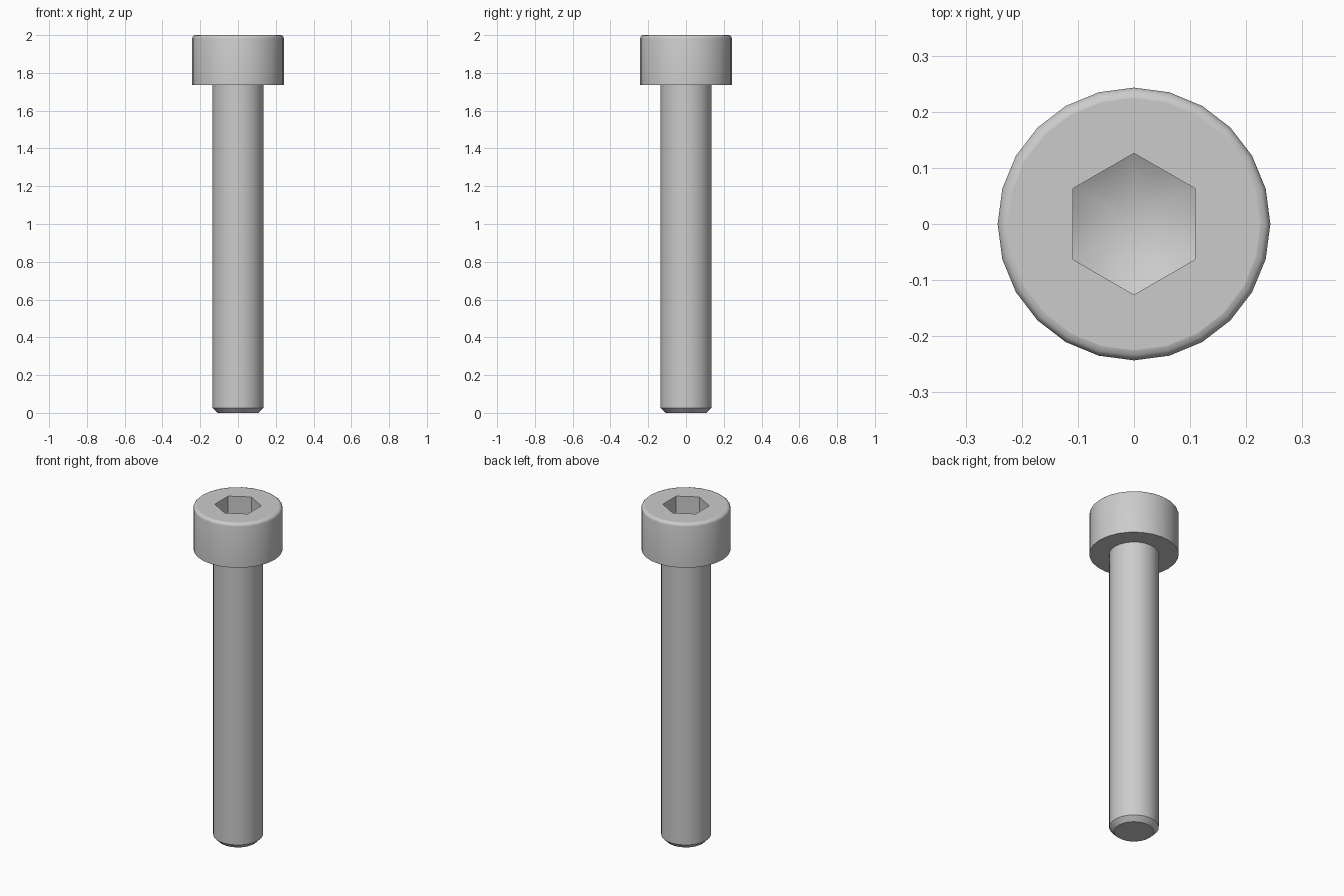
import bpy, bmesh, math

if "Cube" in bpy.data.objects:
    bpy.data.objects.remove(bpy.data.objects["Cube"])

N = 24                      # sides of every round part
HEAD_R, SHAFT_R = 0.243, 0.135
HEAD_Z, TOP_Z = 1.737, 2.0
FILLET, CHAMFER = 0.018, 0.027
HEX_R = 0.126               # socket corner radius
SOCKET_Z = TOP_Z - 0.135    # depth at the socket corners

steel = bpy.data.materials.new("steel grey")
steel.diffuse_color = (0.6, 0.6, 0.6, 1)
steel.use_nodes = True
steel.node_tree.nodes["Principled BSDF"].inputs["Base Color"].default_value = steel.diffuse_color


def angle(i):
    return 2 * math.pi * i / N


def circle(r, z):
    return [(r * math.cos(angle(i)), r * math.sin(angle(i)), z) for i in range(N)]


def hexagon(z_of_radius):
    # Hexagon with corners on +y and -y, sampled at the same N angles
    pts = []
    for i in range(N):
        off = (angle(i) - math.pi / 6) % (math.pi / 3) - math.pi / 6
        r = HEX_R * math.cos(math.pi / 6) / math.cos(off)
        pts.append((r * math.cos(angle(i)), r * math.sin(angle(i)), z_of_radius(r)))
    return pts


def loft(name, rings, start_cap=False, tip=None):
    bm = bmesh.new()
    loops = [[bm.verts.new(p) for p in ring] for ring in rings]
    for a, b in zip(loops, loops[1:]):
        for i in range(N):
            j = (i + 1) % N
            bm.faces.new((a[i], a[j], b[j], b[i]))
    if start_cap:
        bm.faces.new(loops[0][::-1])
    if tip:
        t = bm.verts.new(tip)
        for i in range(N):
            bm.faces.new((loops[-1][i], loops[-1][(i + 1) % N], t))
    bm.normal_update()
    mesh = bpy.data.meshes.new(name)
    bm.to_mesh(mesh)
    bm.free()
    mesh.materials.append(steel)
    obj = bpy.data.objects.new(name, mesh)
    bpy.context.collection.objects.link(obj)
    bpy.ops.object.select_all(action='DESELECT')
    obj.select_set(True)
    bpy.context.view_layer.objects.active = obj
    bpy.ops.object.shade_smooth_by_angle(angle=math.radians(32))
    # Level faces stay flat
    for f in obj.data.polygons:
        if abs(f.normal.z) > 0.999:
            f.use_smooth = False
    return obj


# Shaft with chamfered end
loft("shaft", [circle(SHAFT_R - CHAMFER, 0), circle(SHAFT_R, CHAMFER),
               circle(SHAFT_R, HEAD_Z)], start_cap=True)

# Head: underside, wall, rounded rim, hex socket with conical floor
slope = math.tan(math.radians(30))
rings = [circle(SHAFT_R, HEAD_Z), circle(HEAD_R, HEAD_Z)]
for k in range(4):
    a = math.radians(30 * k)
    rings.append(circle(HEAD_R - FILLET * (1 - math.cos(a)),
                        TOP_Z - FILLET * (1 - math.sin(a))))
rings.append(hexagon(lambda r: TOP_Z))
rings.append(hexagon(lambda r: SOCKET_Z - (HEX_R - r) * slope))
loft("socket_head", rings, tip=(0, 0, SOCKET_Z - HEX_R * slope))
